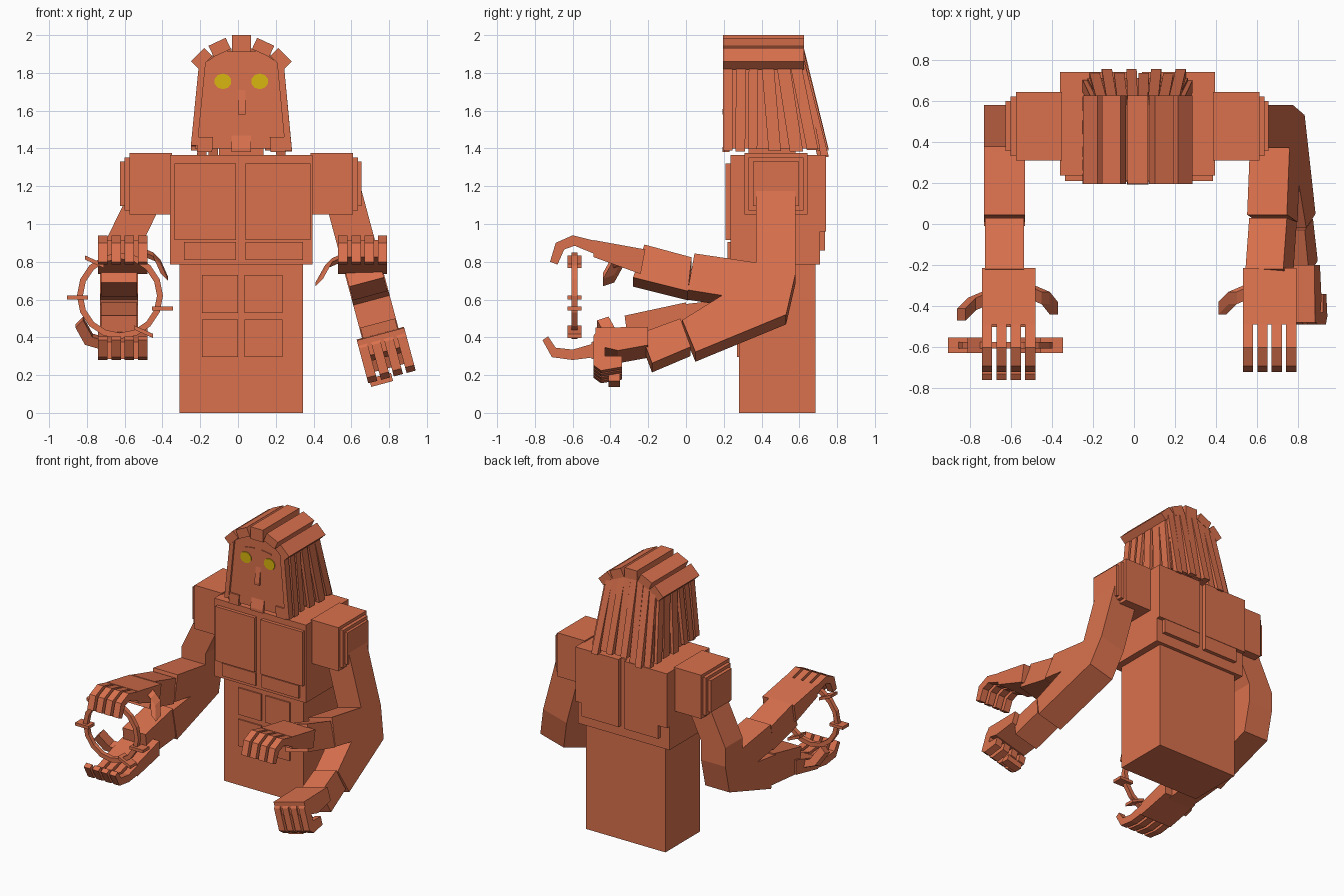
import bpy, bmesh, math, random
from mathutils import Vector, Matrix

random.seed(4)
if "Cube" in bpy.data.objects:
    bpy.data.objects.remove(bpy.data.objects["Cube"], do_unlink=True)


def material(name, rgb):
    m = bpy.data.materials.new(name)
    m.use_nodes = True
    m.diffuse_color = (*rgb, 1)
    m.node_tree.nodes["Principled BSDF"].inputs["Base Color"].default_value = (*rgb, 1)
    return m


CLAY = material("terracotta", (0.70, 0.165, 0.075))
YELLOW = material("eye yellow", (0.70, 0.47, 0.005))


def finish(name, bm, mat=CLAY):
    bmesh.ops.recalc_face_normals(bm, faces=bm.faces)
    me = bpy.data.meshes.new(name)
    bm.to_mesh(me)
    bm.free()
    me.materials.append(mat)
    ob = bpy.data.objects.new(name, me)
    bpy.context.collection.objects.link(ob)
    return ob


def loft(name, a, b, matrix=None):
    """Join two matching outlines into a closed solid."""
    bm = bmesh.new()
    va = [bm.verts.new(p) for p in a]
    vb = [bm.verts.new(p) for p in b]
    bm.faces.new(va)
    bm.faces.new(vb)
    n = len(va)
    for i in range(n):
        j = (i + 1) % n
        bm.faces.new((va[i], va[j], vb[j], vb[i]))
    if matrix:
        bm.transform(matrix)
    return finish(name, bm)


def rect(x0, x1, y0, y1, z):
    return [(x0, y0, z), (x1, y0, z), (x1, y1, z), (x0, y1, z)]


def box(name, x0, x1, y0, y1, z0, z1):
    return loft(name, rect(x0, x1, y0, y1, z0), rect(x0, x1, y0, y1, z1))


def side_prism(name, pts, x0, x1, matrix=None):
    """Side profile (y, z) extruded along x."""
    return loft(name, [(x0, y, z) for y, z in pts], [(x1, y, z) for y, z in pts], matrix)


def bar(name, p0, p1, u, v, matrix=None):
    """Straight bar from p0 to p1 with cross-section axes u and v."""
    p0, p1, u, v = Vector(p0), Vector(p1), Vector(u) / 2, Vector(v) / 2
    corners = [u + v, u - v, -u - v, -u + v]
    return loft(name, [p0 + c for c in corners], [p1 + c for c in corners], matrix)


# Torso
box("lower_torso", -0.31, 0.345, 0.28, 0.685, 0, 0.80)
box("chest", -0.36, 0.395, 0.235, 0.71, 0.785, 1.365)
for side, xa, xb, xc in (("right", -0.335, -0.01, -0.285), ("left", 0.385, 0.04, 0.345)):
    xo = -0.36 if side == "right" else 0.395
    box(side + "_chest_plate", xa, xb, 0.21, 0.24, 0.915, 1.32)
    box(side + "_rib_plate", xc, xb, 0.22, 0.24, 0.81, 0.905)
    box(side + "_back_plate", xo, xb, 0.70, 0.74, 0.96, 1.365)
    box(side + "_lower_back_plate", xc, xb, 0.70, 0.737, 0.86, 0.965)
for x0, x1 in ((-0.19, 0.0), (0.035, 0.235)):
    for z0, z1 in ((0.53, 0.73), (0.295, 0.495)):
        box("belly_plate", x0, x1, 0.27, 0.285, z0, z1)

# Stepped shoulders
for side, xin, outs in (("right", -0.35, (-0.575, -0.60, -0.625)),
                        ("left", 0.385, (0.61, 0.635, 0.655))):
    for i, xo in enumerate(outs):
        d = 0.022 * i
        box(side + "_shoulder", xin, xo, 0.31 + d, 0.643 - d, 1.05 + d, 1.375 - d)

# Right arm: slanted upper arm, then a forked elbow
RX, LX = -0.63, 0.66
loft("right_upper_arm", rect(-0.56, -0.36, 0.375, 0.58, 1.2), rect(-0.73, -0.53, 0.375, 0.58, 0.85))
side_prism("right_elbow", [(0.58, 0.85), (0.58, 0.71), (0.53, 0.5), (0.04, 0.34), (-0.01, 0.575),
                           (0.2, 0.6), (0.01, 0.63), (0.045, 0.82), (0.375, 0.77), (0.375, 0.85)],
           RX - 0.1, RX + 0.1)
UPPER_CUFF = [(0.03, 0.80), (-0.22, 0.87), (-0.28, 0.69), (0.01, 0.615)]
side_prism("right_upper_forearm", UPPER_CUFF, RX - 0.095, RX + 0.095)
side_prism("right_lower_forearm", [(0.0, 0.585), (-0.325, 0.515), (-0.30, 0.33), (0.03, 0.36)],
           RX - 0.095, RX + 0.095)

# Left arm: whole arm rolled outwards about the elbow
ROLL = (Matrix.Translation((LX, 0, 0.77)) @ Matrix.Rotation(math.radians(-15), 4, 'Y')
        @ Matrix.Translation((-LX, 0, -0.77)))
if (ROLL @ Vector((LX, 0, 0))).x < LX:
    ROLL = (Matrix.Translation((LX, 0, 0.77)) @ Matrix.Rotation(math.radians(15), 4, 'Y')
            @ Matrix.Translation((-LX, 0, -0.77)))
side_prism("left_arm", [(0.58, 1.17), (0.58, 0.71), (0.53, 0.485), (0.05, 0.28), (-0.02, 0.455),
                        (0.19, 0.59), (0.01, 0.62), (0.045, 0.82), (0.37, 0.77), (0.37, 1.17)],
           LX - 0.1, LX + 0.1, ROLL)
side_prism("left_upper_forearm", UPPER_CUFF, LX - 0.095, LX + 0.095, ROLL)
side_prism("left_lower_forearm", [(-0.03, 0.465), (0.025, 0.31), (-0.18, 0.22), (-0.24, 0.385)],
           LX - 0.095, LX + 0.095, ROLL)


# Hands: a palm and four bent fingers
def hand(name, cx, palm, finger, matrix=None):
    side_prism(name + "_palm", palm, cx - 0.13, cx + 0.13, matrix)
    for i in range(4):
        x = cx + (i - 1.5) * 0.07
        side_prism(name + "_finger", finger, x - 0.025, x + 0.025, matrix)


def thumb(name, pts, matrix=None):
    for a, b in zip(pts, pts[1:]):
        bar(name, a, b, (0, 0.06, 0.02), (0.04, 0, 0.04 if b[0] < a[0] else -0.04), matrix)


PALM = [(-0.215, 0.865), (-0.24, 0.735), (-0.49, 0.825), (-0.49, 0.915)]
FINGER = [(-0.48, 0.91), (-0.6, 0.94), (-0.69, 0.90), (-0.72, 0.80), (-0.68, 0.785),
          (-0.645, 0.865), (-0.59, 0.885), (-0.48, 0.84)]
hand("right_upper_hand", -0.61, PALM, FINGER)
hand("left_upper_hand", LX, PALM, FINGER)
hand("right_lower_hand", -0.61, [(-0.24, 0.45), (-0.24, 0.34), (-0.5, 0.285), (-0.5, 0.375)],
     [(-0.48, 0.37), (-0.6, 0.335), (-0.69, 0.345), (-0.73, 0.405), (-0.76, 0.385),
      (-0.71, 0.295), (-0.6, 0.28), (-0.48, 0.295)])
hand("left_lower_hand", LX, [(-0.2, 0.41), (-0.2, 0.31), (-0.36, 0.28), (-0.48, 0.31), (-0.48, 0.405)],
     [(-0.47, 0.39), (-0.49, 0.36), (-0.49, 0.2), (-0.45, 0.17), (-0.34, 0.19),
      (-0.34, 0.25), (-0.43, 0.25), (-0.43, 0.33)], ROLL)
thumb("right_upper_thumb", [(-0.50, -0.33, 0.85), (-0.43, -0.36, 0.82), (-0.39, -0.41, 0.73)])
thumb("left_upper_thumb", [(0.55, -0.33, 0.82), (0.48, -0.36, 0.79), (0.43, -0.41, 0.70)])
thumb("right_lower_thumb", [(-0.72, -0.36, 0.37), (-0.79, -0.39, 0.39), (-0.84, -0.44, 0.48)])
bar("left_lower_thumb", (0.54, -0.38, 0.17), (0.66, -0.38, 0.17), (0, 0.06, 0), (0, 0, 0.045), ROLL)

# Ring held between the right hands, with four lugs
CX, CY, CZ, R = -0.625, -0.59, 0.62, 0.212
bm = bmesh.new()
N = 16
loops = []
for i in range(N):
    a = 2 * math.pi * i / N
    loops.append([bm.verts.new((CX + r * math.cos(a), CY + dy, CZ + r * math.sin(a)))
                  for r, dy in ((R - 0.016, -0.016), (R + 0.016, -0.016),
                                (R + 0.016, 0.016), (R - 0.016, 0.016))])
for i in range(N):
    p, q = loops[i], loops[(i + 1) % N]
    for k in range(4):
        m = (k + 1) % 4
        bm.faces.new((p[k], p[m], q[m], q[k]))
finish("ring", bm)
for x, z, slope in ((-0.85, 0.61, 0), (-0.40, 0.553, 0), (-0.76, 0.80, -0.45), (-0.50, 0.43, -0.45)):
    d = Vector((1, 0, slope)).normalized() * 0.055
    c = Vector((x, CY, z))
    bar("ring_lug", c - d, c + d, (0, 0.075, 0), (0, 0, 0.022))

# Neck and head
HX = 0.018
box("neck", -0.10, 0.135, 0.33, 0.58, 1.34, 1.48)
outline = [(-0.245, 1.4), (0.245, 1.4), (0.2, 1.85), (0.1, 1.915), (-0.1, 1.915), (-0.2, 1.85)]
loft("head", [(HX + x, 0.21, z) for x, z in outline],
     [(HX + x, 0.61 + (1.9 - z) * 0.2, z) for x, z in outline])
side_prism("nose", [(0.215, 1.74), (0.193, 1.6), (0.193, 1.58), (0.215, 1.58)], 0.0, 0.04)
side_prism("mouth", [(0.215, 1.49), (0.193, 1.40), (0.193, 1.38), (0.215, 1.38)], -0.035, 0.07)
for x in (-0.08, 0.115):
    bm = bmesh.new()
    bmesh.ops.create_cone(bm, cap_ends=True, segments=10, radius1=0.046, radius2=0.046, depth=0.009,
                          matrix=Matrix.Translation((x, 0.208, 1.755)) @ Matrix.Diagonal((1, 1, 0.9, 1))
                          @ Matrix.Rotation(math.pi / 2, 4, 'X'))
    finish("eye", bm, YELLOW)
    s = 1 if x > 0 else -1
    bar("brow", (HX + s * 0.03, 0.208, 1.84), (HX + s * 0.11, 0.208, 1.828), (0, 0.009, 0), (0, 0, 0.008))

# Hair: strips over the crown
for off, z, tilt, thick in ((0, 1.955, 0, 0.09), (0.115, 1.935, 25, 0.065), (0.21, 1.875, 45, 0.06)):
    for s in ((1, -1) if off else (1,)):
        t = math.radians(tilt) * s
        bar("crown_hair", (HX + s * off, 0.195, z), (HX + s * off, 0.625, z),
            (0.1 * math.cos(t), 0, -0.1 * math.sin(t)), (thick * math.sin(t), 0, thick * math.cos(t)))

# Hair: strips hanging at the sides
for s in (1, -1):
    for yt, yb, w in ((0.222, 0.22, 0.05), (0.292, 0.287, 0.052), (0.358, 0.352, 0.05),
                      (0.43, 0.47, 0.065), (0.51, 0.585, 0.07), (0.575, 0.67, 0.06)):
        zb = 1.40 + random.uniform(-0.02, 0.02)
        bar("side_hair", (HX + s * 0.205, yt, 1.87), (HX + s * 0.25, yb, zb), (0, w, 0), (0.035, 0, 0))
    bar("front_lock", (HX + s * 0.19, 0.215, 1.46), (HX + s * 0.195, 0.215, 1.38), (0.08, 0, 0), (0, 0.03, 0))

# Hair: strips falling down the back
for i in range(8):
    off = (i - 3.5) * 0.06
    dy = 0.02 * (i % 2)
    bar("back_hair", (HX + off * 0.85, 0.60, 1.96 - 0.35 * abs(off)),
        (HX + off, 0.715 + dy, 1.35 + random.uniform(0, 0.05)), (0.05, 0, 0), (0, 0.04, 0))
